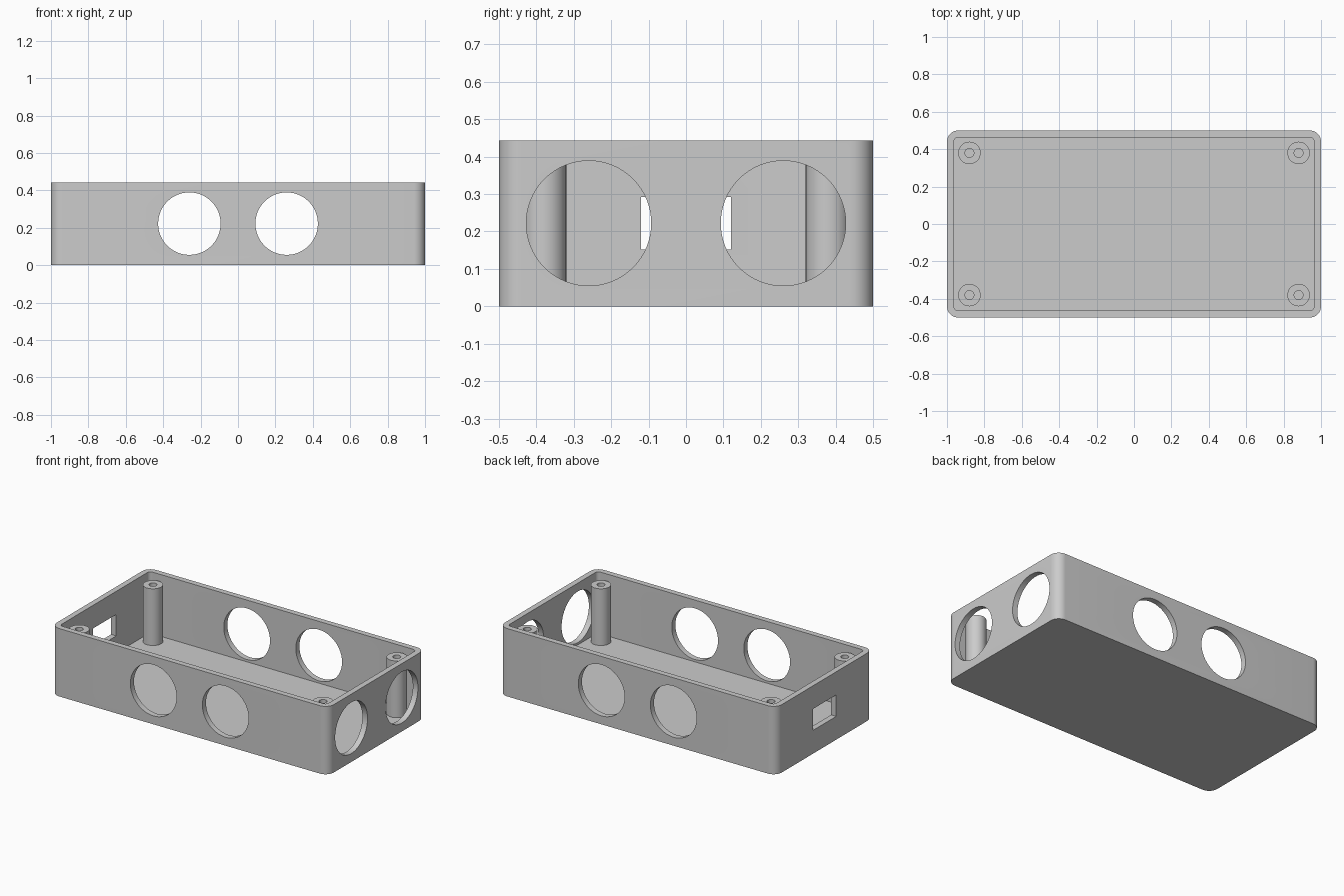
import bpy, bmesh
from math import radians, cos, sin, pi
from mathutils import Matrix, Vector

cube = bpy.data.objects.get("Cube")
if cube:
    bpy.data.objects.remove(cube, do_unlink=True)

LENGTH, WIDTH, HEIGHT = 2.0, 1.0, 0.443
WALL, FLOOR, CORNER = 0.037, 0.04, 0.06
HOLE_X, HOLE_R, MID_Z = 0.26, 0.167, 0.222
POST_X, POST_Y, POST_R, BORE_R, POST_TOP = 0.88, 0.38, 0.06, 0.024, 0.41

grey = bpy.data.materials.new("light grey plastic")
grey.use_nodes = True
colour = (0.6, 0.6, 0.6, 1)
grey.diffuse_color = colour
grey.node_tree.nodes["Principled BSDF"].inputs["Base Color"].default_value = colour


def make_object(name, bm):
    bmesh.ops.recalc_face_normals(bm, faces=bm.faces)
    mesh = bpy.data.meshes.new(name)
    bm.to_mesh(mesh)
    bm.free()
    mesh.materials.append(grey)
    obj = bpy.data.objects.new(name, mesh)
    bpy.context.collection.objects.link(obj)
    return obj


def rounded_block(name, length, width, radius, z0, z1, steps=10):
    """Rectangle with rounded corners, extruded upwards."""
    bm = bmesh.new()
    ring = []
    for quarter, (sx, sy) in enumerate([(1, 1), (-1, 1), (-1, -1), (1, -1)]):
        cx, cy = sx * (length / 2 - radius), sy * (width / 2 - radius)
        for i in range(steps + 1):
            a = (quarter + i / steps) * pi / 2
            ring.append(bm.verts.new((cx + radius * cos(a), cy + radius * sin(a), z0)))
    base = bm.faces.new(ring)
    top = bmesh.ops.extrude_face_region(bm, geom=[base])["geom"]
    bmesh.ops.translate(bm, vec=(0, 0, z1 - z0),
                        verts=[v for v in top if isinstance(v, bmesh.types.BMVert)])
    return make_object(name, bm)


def select_only(obj):
    bpy.ops.object.select_all(action='DESELECT')
    obj.select_set(True)
    bpy.context.view_layer.objects.active = obj


def cut(obj, cutter):
    cutter.hide_render = True
    mod = obj.modifiers.new("cut", 'BOOLEAN')
    mod.operation, mod.solver, mod.object = 'DIFFERENCE', 'EXACT', cutter
    select_only(obj)
    bpy.ops.object.modifier_apply(modifier=mod.name)
    bpy.data.objects.remove(cutter, do_unlink=True)


def smooth(obj):
    select_only(obj)
    bpy.ops.object.shade_smooth_by_angle(angle=radians(30))


# Open box with rounded corners
box = rounded_block("open_box", LENGTH, WIDTH, CORNER, 0, HEIGHT)
cut(box, rounded_block("cavity_cutter", LENGTH - 2 * WALL, WIDTH - 2 * WALL,
                       CORNER - WALL, FLOOR, HEIGHT + 0.1))

# Round holes: two in the front, back and left walls; slot in the right wall
bm = bmesh.new()
for s in (-1, 1):
    places = [((s * HOLE_X, -WIDTH / 2, MID_Z), 'X'),
              ((s * HOLE_X, WIDTH / 2, MID_Z), 'X'),
              ((LENGTH / 2, s * HOLE_X, MID_Z), 'Y')]
    for spot, axis in places:
        bmesh.ops.create_cone(bm, cap_ends=True, segments=64, depth=0.16,
                              radius1=HOLE_R, radius2=HOLE_R,
                              matrix=Matrix.Translation(spot) @ Matrix.Rotation(pi / 2, 4, axis))
bmesh.ops.create_cube(bm, size=1, matrix=Matrix.Translation((-LENGTH / 2, 0, MID_Z))
                      @ Matrix.Diagonal((0.16, 0.24, 0.14, 1)))
cut(box, make_object("opening_cutter", bm))
smooth(box)

# Hollow screw posts in the four corners
for sx, side in ((-1, "right"), (1, "left")):
    for sy, end in ((-1, "front"), (1, "back")):
        bm = bmesh.new()
        rings = []
        for radius, z in ((POST_R, FLOOR), (POST_R, POST_TOP),
                          (BORE_R, POST_TOP), (BORE_R, FLOOR)):
            made = bmesh.ops.create_circle(
                bm, segments=40, radius=radius,
                matrix=Matrix.Translation((sx * POST_X, sy * POST_Y, z)))
            rings.append(made["verts"])
        for a, b in zip(rings, rings[1:]):
            for i in range(len(a)):
                j = (i + 1) % len(a)
                bm.faces.new((a[i], a[j], b[j], b[i]))
        # Make the walls face away from the post material
        post = make_object(f"{end}_{side}_screw_post", bm)
        if post.data.polygons[0].normal.dot(
                post.data.polygons[0].center - Vector((sx * POST_X, sy * POST_Y, FLOOR))) < 0:
            post.data.flip_normals()
        smooth(post)
